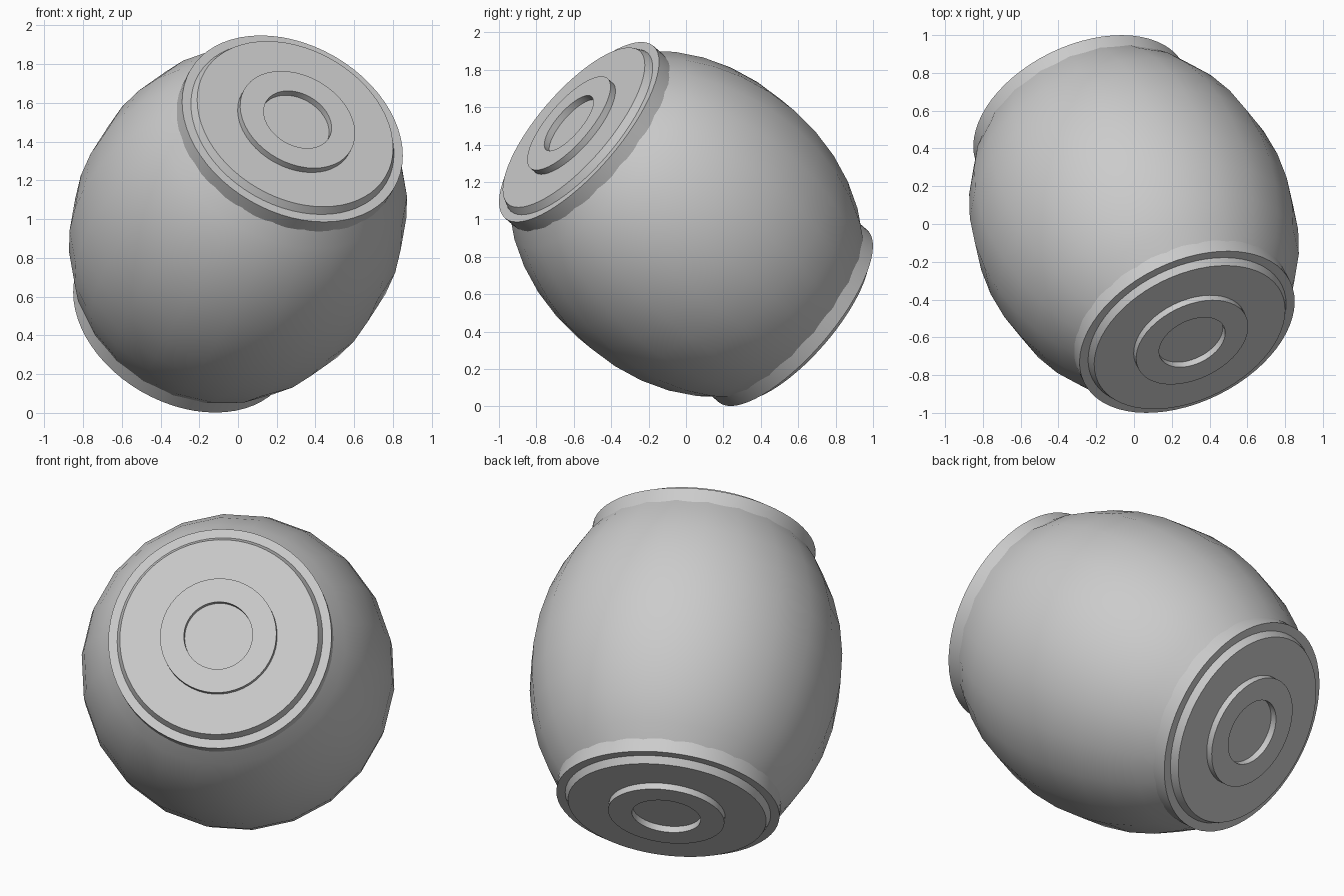
import bpy, bmesh, math
from mathutils import Vector, Matrix

cube = bpy.data.objects.get("Cube")
if cube:
    bpy.data.objects.remove(cube, do_unlink=True)

# One plain grey for the whole barrel
GREY = (0.6, 0.6, 0.6, 1)
grey = bpy.data.materials.new("plain_grey")
grey.use_nodes = True
grey.diffuse_color = GREY
grey.node_tree.nodes["Principled BSDF"].inputs["Base Color"].default_value = GREY

# The barrel is tilted: its axis points forward, up and to the left
CENTRE = Vector((0, 0, 0.975))
AXIS = Vector((0.349, -0.71, 0.611)).normalized()
TILT = Matrix.Translation(CENTRE) @ AXIS.to_track_quat('Z', 'Y').to_matrix().to_4x4()
FLIP = Matrix.Rotation(math.pi, 4, 'X')


def lathe(name, profile, sides, placement, angle):
    """Revolve (radius, height) points around the local z axis."""
    bm = bmesh.new()
    verts = [bm.verts.new((r, 0, h)) for r, h in profile]
    edges = [bm.edges.new(pair) for pair in zip(verts, verts[1:])]
    bmesh.ops.spin(bm, geom=verts + edges, cent=(0, 0, 0), axis=(0, 0, 1),
                   angle=math.tau, steps=sides, use_merge=False)
    bmesh.ops.remove_doubles(bm, verts=bm.verts, dist=0.0005)
    bmesh.ops.recalc_face_normals(bm, faces=bm.faces)
    mesh = bpy.data.meshes.new(name)
    bm.to_mesh(mesh)
    bm.free()
    mesh.transform(placement)
    mesh.materials.append(grey)
    obj = bpy.data.objects.new(name, mesh)
    bpy.context.collection.objects.link(obj)
    bpy.ops.object.select_all(action='DESELECT')
    obj.select_set(True)
    bpy.context.view_layer.objects.active = obj
    bpy.ops.object.shade_smooth_by_angle(angle=math.radians(angle))
    return obj


# Bulging body: a truncated ellipsoid with few sides
RADIUS, HALF_LENGTH, CUT, RINGS = 0.845, 1.06, 0.78, 10
limit = math.asin(CUT / HALF_LENGTH)
bulge = [(0, -CUT)]
for i in range(RINGS + 1):
    a = limit * (2 * i / RINGS - 1)
    bulge.append((RADIUS * math.cos(a), HALF_LENGTH * math.sin(a)))
bulge.append((0, CUT))
lathe("barrel_body", bulge, 22, TILT, 40)

# End caps: rim, raised bevelled disc and hub ring with a recess
rim = [(0, 0.6), (0.608, 0.6), (0.608, 0.805), (0, 0.805)]
disc = [(0, 0.8), (0.562, 0.8), (0.54, 0.845), (0, 0.845)]
hub = [(0.187, 0.84), (0.317, 0.84), (0.317, 0.882), (0.187, 0.882), (0.187, 0.84)]
for side, place in (("front", TILT), ("back", TILT @ FLIP)):
    lathe(side + "_rim", rim, 64, place, 30)
    lathe(side + "_disc", disc, 64, place, 30)
    lathe(side + "_hub_ring", hub, 48, place, 30)
